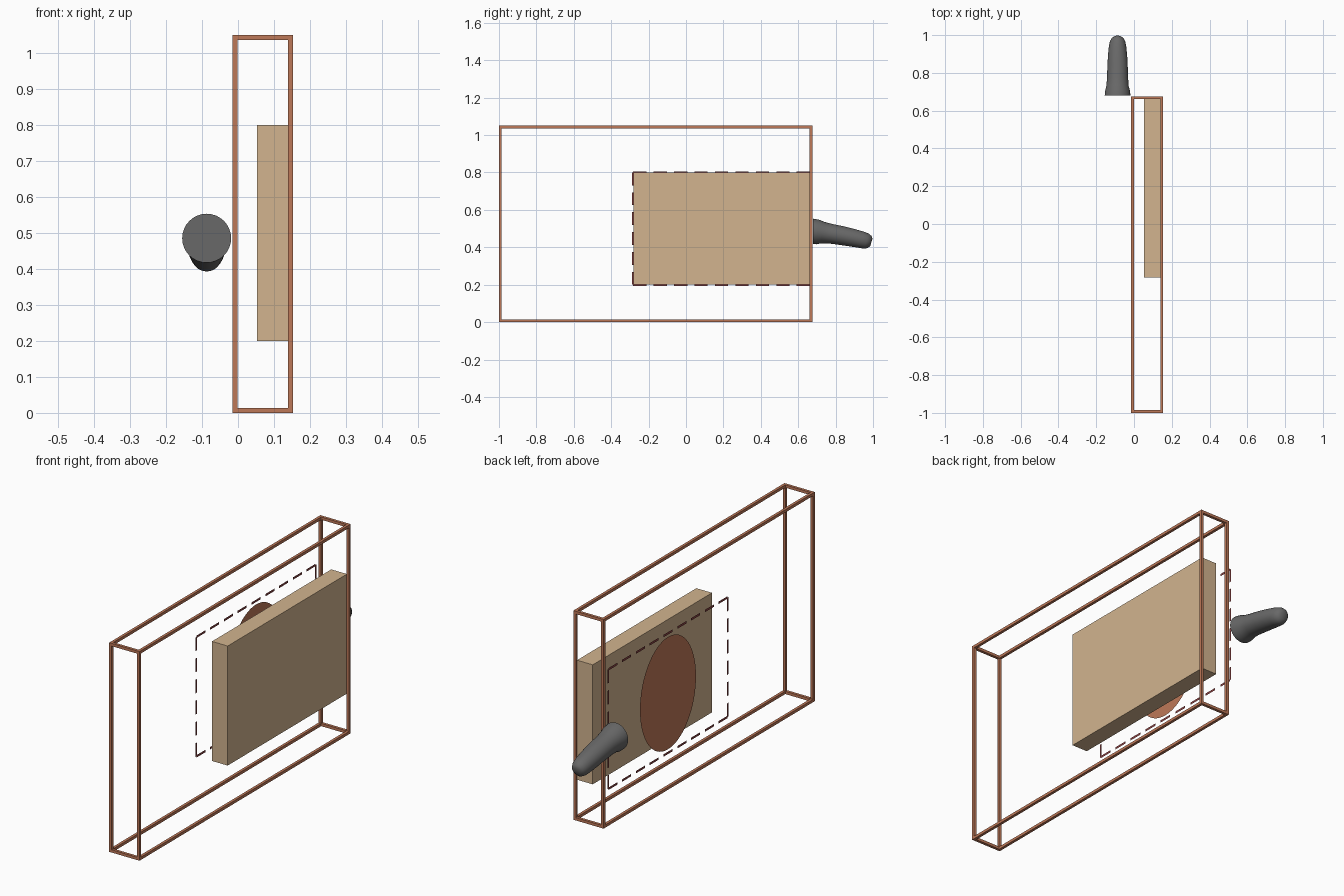
import bpy, bmesh, math
from mathutils import Vector

if "Cube" in bpy.data.objects:
    bpy.data.objects.remove(bpy.data.objects["Cube"])


def mat(name, rgb):
    m = bpy.data.materials.new(name)
    lin = [(c / 255 / 12.92) if c < 11 else ((c / 255 + 0.055) / 1.055) ** 2.4 for c in rgb]
    m.diffuse_color = (*lin, 1)
    m.use_nodes = True
    m.node_tree.nodes["Principled BSDF"].inputs["Base Color"].default_value = m.diffuse_color
    return m


TAN = mat("tan", (210, 180, 143))
COPPER = mat("copper brown", (190, 120, 88))
MAROON = mat("dark red", (138, 66, 66))
GREY = mat("dark grey", (104, 104, 104))


def finish(name, bm, material):
    me = bpy.data.meshes.new(name)
    bm.to_mesh(me)
    bm.free()
    me.materials.append(material)
    ob = bpy.data.objects.new(name, me)
    bpy.context.collection.objects.link(ob)
    return ob


def add_box(bm, lo, hi):
    verts = bmesh.ops.create_cube(bm, size=1)["verts"]
    for v in verts:
        v.co = Vector([lo[i] + (v.co[i] + 0.5) * (hi[i] - lo[i]) for i in range(3)])


# open frame: twelve square bars along the edges of a box
LO, HI, T = (-0.015, -1.0, 0.0), (0.153, 0.675, 1.05), 0.014
bm = bmesh.new()
for axis in range(3):
    a, b = [i for i in range(3) if i != axis]
    for sa in (0, 1):
        for sb in (0, 1):
            lo, hi = list(LO), list(HI)
            for i, s in ((a, sa), (b, sb)):
                if s:
                    lo[i] = HI[i] - T
                else:
                    hi[i] = LO[i] + T
            # uprights run full height, other bars fit between them
            if axis == 0:
                lo[0] += T
                hi[0] -= T
            if axis == 1:
                lo[1] += T
                hi[1] -= T
            add_box(bm, lo, hi)
finish("frame", bm, COPPER)

# solid slab inside the frame
bm = bmesh.new()
add_box(bm, (0.053, -0.282, 0.2), (0.14, 0.664, 0.8))
finish("slab", bm, TAN)

# flat dashed outline beside the frame
PX, Y0, Y1, Z0, Z1, W = -0.033, -0.283, 0.663, 0.2, 0.8, 0.012
bm = bmesh.new()


def dash(y0, y1, z0, z1):
    bm.faces.new([bm.verts.new((PX, y, z)) for y, z in ((y0, z0), (y0, z1), (y1, z1), (y1, z0))])


def dashes(start, end, count, fill=0.65):
    step = (end - start) / (count - 1 + fill)
    return [(start + i * step, start + (i + fill) * step) for i in range(count)]


for a, b in dashes(Y0, Y1, 9):
    for z in (Z0, Z1):
        dash(a, b, z - W / 2, z + W / 2)
for a, b in dashes(Z0, Z1, 6):
    for y in (Y0, Y1):
        dash(y - W / 2, y + W / 2, a, b)
finish("dashed_outline", bm, MAROON)

# flat oval in the middle of the outline
bm = bmesh.new()
ring = [bm.verts.new((PX, 0.19 + 0.222 * math.cos(t), 0.5 + 0.282 * math.sin(t)))
        for t in (-2 * math.pi * i / 64 for i in range(64))]
bm.faces.new(ring)
finish("oval_plate", bm, COPPER)

# drooping handle: lofted rings (y, z, half width, half height, tilt)
RINGS = [(0.68, 0.485, 0.068, 0.068, 0), (0.705, 0.482, 0.066, 0.066, 4),
         (0.73, 0.479, 0.059, 0.058, 8), (0.77, 0.473, 0.056, 0.053, 10),
         (0.83, 0.463, 0.054, 0.051, 11), (0.89, 0.451, 0.051, 0.048, 13),
         (0.94, 0.440, 0.046, 0.045, 15), (0.965, 0.433, 0.041, 0.042, 17),
         (0.982, 0.428, 0.032, 0.034, 18), (0.991, 0.426, 0.018, 0.020, 18)]
N = 32
bm = bmesh.new()
loops = []
for y, z, rx, rz, tilt in RINGS:
    k = math.radians(tilt)
    loops.append([bm.verts.new((-0.087 + rx * math.cos(t),
                                y + rz * math.sin(t) * math.sin(k),
                                z + rz * math.sin(t) * math.cos(k)))
                  for t in (2 * math.pi * i / N for i in range(N))])
for p, q in zip(loops, loops[1:]):
    for i in range(N):
        j = (i + 1) % N
        bm.faces.new((p[i], p[j], q[j], q[i]))
bm.faces.new(loops[0])
bm.faces.new(loops[-1])
bmesh.ops.recalc_face_normals(bm, faces=bm.faces[:])
handle = finish("handle", bm, GREY)
bpy.context.view_layer.objects.active = handle
handle.select_set(True)
bpy.ops.object.shade_smooth_by_angle(angle=math.radians(50))
